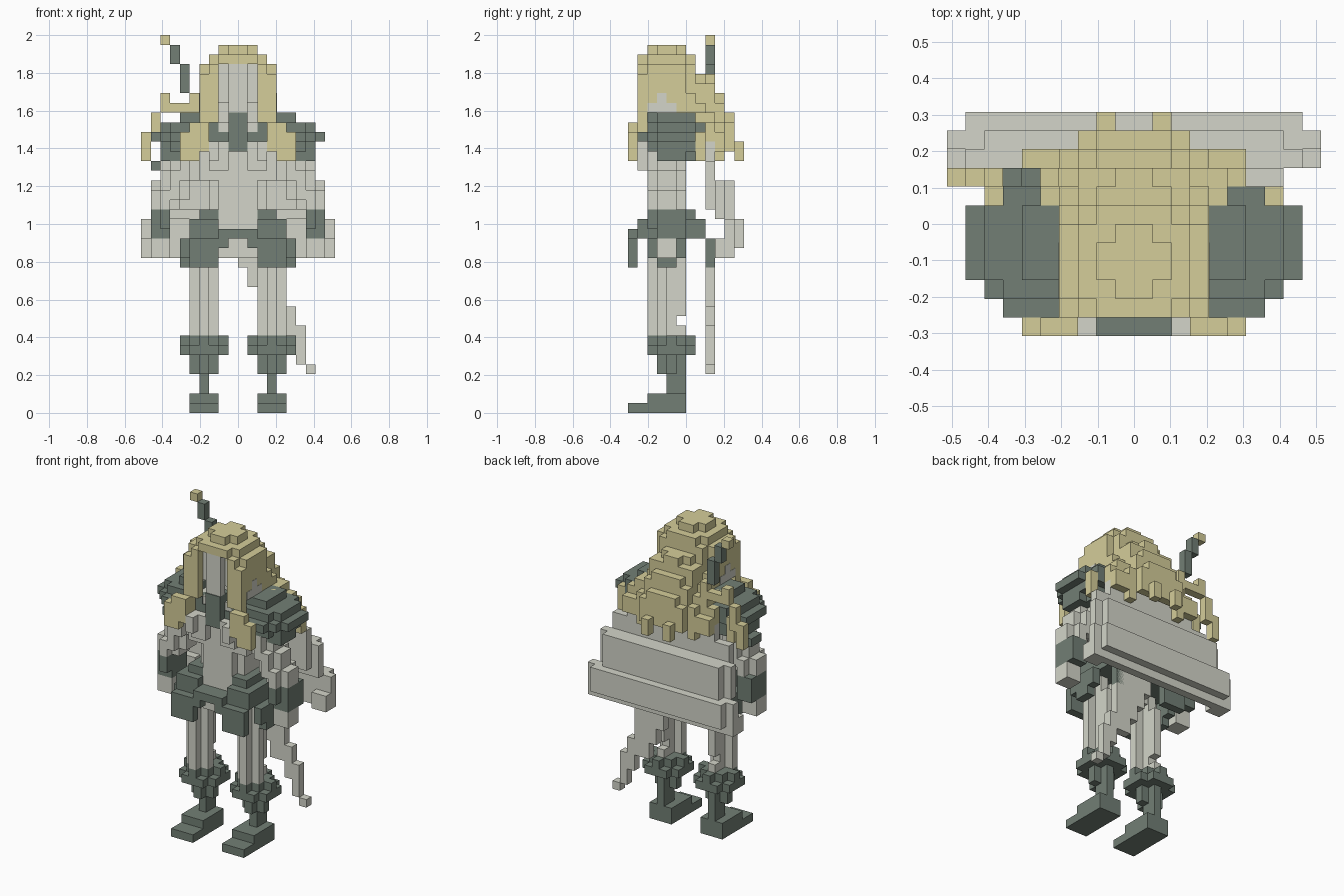
import bpy, bmesh
from mathutils import Matrix, Vector

if "Cube" in bpy.data.objects:
    bpy.data.objects.remove(bpy.data.objects["Cube"])

V = 2 / 39  # block size


def material(name, rgb):
    m = bpy.data.materials.new(name)
    m.use_nodes = True
    col = (*rgb, 1)
    m.diffuse_color = col
    m.node_tree.nodes["Principled BSDF"].inputs["Base Color"].default_value = col
    return m


GREEN = material("dark green", (0.168, 0.212, 0.178))
TAN = material("straw tan", (0.660, 0.610, 0.320))
GREY = material("light grey", (0.655, 0.665, 0.585))


def part(name, mat, boxes, mirror=False):
    """Join boxes (x0,x1, y0,y1, z0,z1 in blocks) into one object."""
    bm = bmesh.new()
    todo = list(boxes)
    if mirror:
        todo += [(-b[1], -b[0], *b[2:]) for b in boxes]
    for x0, x1, y0, y1, z0, z1 in todo:
        mid = Vector((x0 + x1, y0 + y1, z0 + z1)) * V / 2
        size = Vector((x1 - x0, y1 - y0, z1 - z0)) * V
        bmesh.ops.create_cube(bm, size=1, matrix=Matrix.Translation(mid) @ Matrix.Diagonal((*size, 1)))
    me = bpy.data.meshes.new(name)
    bm.to_mesh(me)
    bm.free()
    me.materials.append(mat)
    ob = bpy.data.objects.new(name, me)
    bpy.context.collection.objects.link(ob)
    return ob


def plus(x0, x1, y0, y1, z0, z1):
    """Block disc with its corners cut."""
    return [(x0, x1, y0 + 1, y1 - 1, z0, z1), (x0 + 1, x1 - 1, y0, y1, z0, z1)]


# Boots with flared cuffs
part("boots", GREEN,
     [(2, 5, -6, 0, 0, 1), (2, 5, -4, 0, 1, 2), (3, 4, -2, 0, 2, 4)]
     + plus(2, 5, -3, 0, 4, 6) + plus(1, 6, -4, 1, 6, 7)
     + [(2, 5, -3, 0, 7, 8), (1, 6, -2, -1, 7, 8), (3, 4, -4, 1, 7, 8)], mirror=True)

# Legs
part("legs", GREY,
     plus(2, 5, -4, -1, 8, 18) + [(3, 4, -1, 0, 10, 16), (3, 4, -1, 0, 8, 9)], mirror=True)

# Hips, belt and hanging thigh guards
part("belt", GREEN,
     [(-5, 5, -5, 2, 18, 19), (-2, 2, -6, -5, 18, 19)])
part("thigh_guards", GREEN,
     [(2, 5, -6, -5, 15, 18), (1, 2, -6, -5, 17, 18), (2, 5, 2, 3, 15, 18),
      (5, 6, -4, 0, 16, 18), (5, 6, -3, -1, 15, 16), (2, 5, -5, 2, 19, 20),
      (2, 4, -4, 1, 20, 21)], mirror=True)

# Torso
part("torso", GREY,
     [(-3, 3, -3, 0, 18, 24), (-2, 2, -4, 0, 16, 24), (-4, 4, -4, 0, 24, 27),
      (-4, 4, -4, 1, 27, 30), (-2, 2, -3, 0, 30, 32)])
part("bust", GREY, [(1, 3, -5, -4, 25, 28), (2, 3, -6, -5, 26, 28)], mirror=True)
part("collar", GREEN, [(-1, 1, -5, -3, 27, 31), (-2, 2, -4.1, -3, 28, 29),
                       (-3, -2, -4.1, -3, 28, 30), (2, 3, -4.1, -3, 28, 30)])

# Stepped shoulder pads
part("shoulder_pads", GREEN,
     [(3, 6, -3, 1, 30, 31), (3, 8, -3, 1, 29, 30), (3, 7, -4, 2, 29, 30),
      (3, 9, -3, 1, 28, 29), (4, 8, -4, -3, 28, 29), (4, 7, 1, 2, 28, 29),
      (3, 7, -5, -4, 28, 29), (4, 7, -4, 1, 27, 28), (4, 8, -3, 1, 27, 28),
      (5, 7, -3, 1, 26, 27), (7, 8, -3, 0, 26, 27)], mirror=True)
part("shoulder_tip", GREEN, [(-9, -8, -2, 0, 25, 26)])

# Arms, bracers and hands
part("arms", GREY,
     plus(4, 7, -4, 0, 24, 27) + plus(5, 8, -4, 0, 22, 25) + plus(6, 9, -4, 0, 21, 23), mirror=True)
part("bracers", GREEN, [(7, 9, -3, 0, 18, 21), (7, 8, -4, -3, 19, 21)], mirror=True)
part("hands", GREY, [(7, 9, -3, -1, 16, 18)], mirror=True)

# Broad cape with a thick lower roll
part("cape_roll", GREY, [(-10, 10, 4, 5, 16, 20), (-9, 9, 5, 6, 17, 20)])
part("cape_roll_ends", GREY, [(8, 10, 3, 4, 16, 18)], mirror=True)
part("cape_panel", GREY,
     [(-9, 9, 3, 4, 20, 24), (-8, 8, 4, 5, 20, 24), (-8, 8, 2, 3, 21, 26),
      (-6, 6, 2, 3, 26, 28)])

# Trailing cloth, drifting sideways as it narrows
part("trailing_cloth", GREY,
     [(x0, x1, 2, 3, z0, z1) for x0, x1, z0, z1 in
      [(0, 5, 15, 18), (1, 5, 13, 15), (2, 5, 11, 13), (3, 6, 9, 11),
       (5, 7, 7, 9), (6, 7, 5, 7), (7, 8, 4, 5)]])

# Head
part("face", GREY, [(-2, 2, -4, 0, 32, 36), (-1, 1, -4.9, -4, 31, 36)])
part("cheeks", GREY, [(3, 4.03, -3, -2, 31, 33), (3, 4.03, -4, -1, 31, 32)], mirror=True)

# Hair cap and bulging back
part("hair_cap", TAN,
     plus(-2, 2, -4, 0, 37, 38) + plus(-3, 3, -5, 1, 36, 37)
     + [(-4, 4, -4, 0, 35, 36), (-3, 3, 0, 1, 33, 36), (-4, 4, 0, 1, 30, 33),
        (-2, 2, 1, 2, 33, 35), (-3, 3, 1, 2, 29, 34), (-4, 4, 1, 2, 28, 32),
        (-1, 1, 2, 3, 34, 35), (-3, 3, 2, 3, 29, 34), (-4, 4, 2, 3, 28, 31),
        (-3, 3, 3, 4, 28, 32), (-2, 2, 3, 4, 32, 33), (-2, 2, 4, 5, 28, 31)])

# Side curtains falling to the chest
part("hair_curtains", TAN,
     [(2, 3, -5, -4, 30, 36), (3, 4, -5, -4, 28, 35), (2, 4, -4, 0, 32, 36),
      (3, 4, -1, 1, 30, 33), (3, 5, -6, -5, 27, 30),
      (4, 6, -6, -5, 26, 29), (4, 5, 0, 3, 27, 31)], mirror=True)

# Loose locks down the back
part("back_locks", TAN,
     [(1, 2, 5, 6, 26, 28), (1, 3, 4, 5, 27, 30), (3, 4, 3, 4, 26, 30),
      (4, 6, 3, 4, 27, 29), (5, 6, 2, 3, 28, 30), (7, 8, 1, 2, 26, 29)], mirror=True)
part("back_lock_middle", TAN, [(-1, 1, 4, 5, 27, 29)])

# Feathered plume and curling lock on the right side
part("plume", GREEN, [(-7, -6, 2, 3, 36, 38), (-6, -5, 2, 3, 33, 36)])
part("plume_tip", TAN, [(-8, -7, 2, 3, 38, 39)])
part("curling_lock", TAN,
     [(-8, -4, 2, 3, 31, 32), (-8, -7, 2, 3, 32, 33), (-5, -4, 2, 3, 32, 33),
      (-9, -8, 2, 3, 30, 31), (-9, -8, 2, 3, 28, 30), (-10, -9, 2, 3, 26, 29)])
